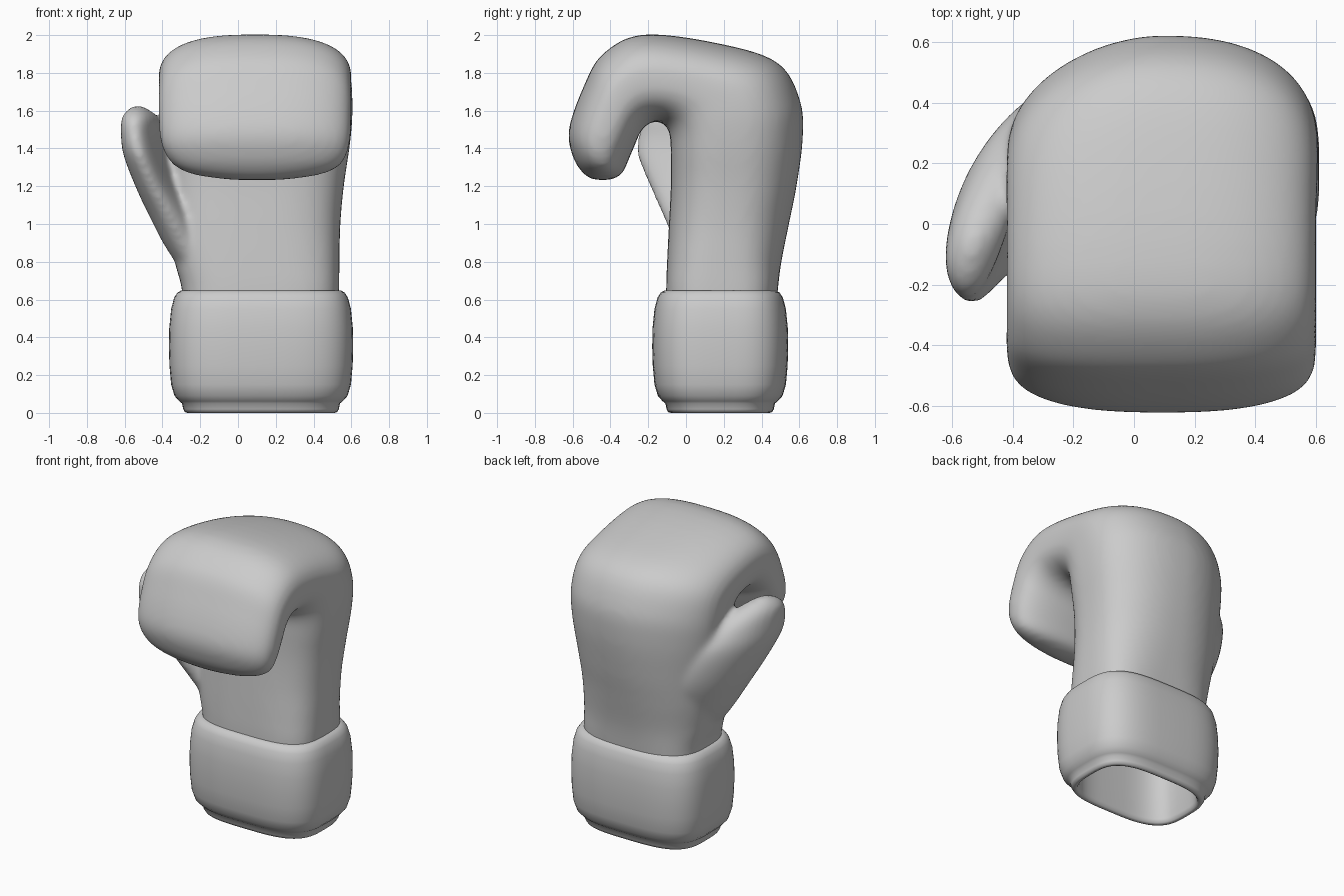
import bpy, bmesh, math
from mathutils import Vector

if "Cube" in bpy.data.objects:
    bpy.data.objects.remove(bpy.data.objects["Cube"])

N = 64


def spline(rows, steps):
    """Catmull-Rom interpolation through rows of numbers."""
    out = []
    for i in range(len(rows) - 1):
        a, b, c, d = (rows[max(0, min(len(rows) - 1, i + k))] for k in (-1, 0, 1, 2))
        for s in range(steps):
            t = s / steps
            out.append([0.5 * (2 * q + (r - p) * t + (2 * p - 5 * q + 4 * r - w) * t * t
                               + (3 * q - p - 3 * r + w) * t ** 3)
                        for p, q, r, w in zip(a, b, c, d)])
    return out + [list(rows[-1])]


def ring(c, u, v, e, el=None, er=None):
    """Superellipse section; el and er are the exponents of the back left and right."""
    pts = []
    for i in range(N):
        a = 2 * math.pi * i / N
        x, y = math.cos(a), math.sin(a)
        k = e if y < 0 else ((el or e) if x < 0 else (er or e))
        pts.append(c + u * math.copysign(abs(x) ** (2 / k), x)
                   + v * math.copysign(abs(y) ** (2 / k), y))
    return pts


def loft(name, rings, loop=False):
    bm = bmesh.new()
    vs = [[bm.verts.new(p) for p in r] for r in rings]
    for a, b in zip(vs, vs[1:] + (vs[:1] if loop else [])):
        for i in range(N):
            j = (i + 1) % N
            bm.faces.new((a[i], a[j], b[j], b[i]))
    if not loop:
        bm.faces.new(vs[0])
        bm.faces.new(vs[-1])
    bmesh.ops.recalc_face_normals(bm, faces=bm.faces)
    me = bpy.data.meshes.new(name)
    bm.to_mesh(me)
    bm.free()
    ob = bpy.data.objects.new(name, me)
    bpy.context.collection.objects.link(ob)
    return ob


def select(*obs):
    bpy.ops.object.select_all(action='DESELECT')
    for o in obs:
        o.select_set(True)
    bpy.context.view_layer.objects.active = obs[0]


def hand_ring(r):
    oy, oz, iy, iz, x0, x1, e, el, er = r
    o, i = Vector((0, oy, oz)), Vector((0, iy, iz))
    return ring((o + i) / 2 + Vector(((x0 + x1) / 2, 0, 0)),
                Vector(((x1 - x0) / 2, 0, 0)), (o - i) / 2, e, el, er)


# Hand: back point (y, z), palm point (y, z), left and right x, three exponents
hand = [
    (.46, .38, -.10, .38, -.285, .525, 3.4, 3.4, 3.4),
    (.485, .64, -.105, .64, -.295, .535, 3.4, 3, 3.2),
    (.505, .8, -.10, .8, -.335, .537, 3.2, 2.4, 2.8),
    (.545, 1.0, -.09, 1.0, -.37, .542, 3, 2.1, 2.5),
    (.585, 1.2, -.08, 1.2, -.385, .56, 3, 1.95, 2.4),
    (.618, 1.45, -.08, 1.36, -.405, .59, 3, 1.85, 2.35),
    (.605, 1.65, -.085, 1.47, -.415, .605, 3, 1.85, 2.35),
    (.49, 1.85, -.11, 1.525, -.42, .605, 3, 2, 2.4),
    (.2, 1.95, -.16, 1.545, -.42, .6, 2.8, 2.4, 2.5),
    (-.22, 2.003, -.2, 1.53, -.42, .6, 2.7, 2.6, 2.6),
    (-.44, 1.9, -.24, 1.49, -.42, .6, 2.7, 2.6, 2.6),
    (-.545, 1.72, -.27, 1.42, -.42, .6, 2.6, 2.6, 2.6),
    (-.62, 1.5, -.3, 1.35, -.405, .59, 2.5, 2.5, 2.5),
    (-.60, 1.36, -.33, 1.28, -.345, .545, 2.4, 2.4, 2.4),
    (-.55, 1.275, -.36, 1.25, -.23, .43, 2.3, 2.3, 2.3),
    (-.495, 1.235, -.41, 1.232, -.03, .23, 2.2, 2.2, 2.2)]
glove = loft("glove_hand", [hand_ring(r) for r in spline(hand, 5)])

# Thumb: z, centre x, centre y, long half axis, short half axis
thumb_rows = [
    (.6, -.05, .15, .15, .12), (.84, -.23, .17, .22, .12), (1.05, -.335, .16, .30, .12),
    (1.2, -.41, .13, .34, .11), (1.36, -.475, .07, .345, .105), (1.47, -.505, .01, .275, .095),
    (1.56, -.52, -.05, .18, .085), (1.61, -.53, -.07, .08, .045), (1.628, -.53, -.07, .01, .01)]
D, S = Vector((.33, .94, 0)), Vector((-.94, .33, 0))
thumb_rings = []
for z, x, y, l, s in spline(thumb_rows, 5):
    c = Vector((x, y, z))
    # curl the flap around the hand
    thumb_rings.append([p + Vector((.055 * ((p - c).dot(D) / .34) ** 2, 0, 0))
                        for p in ring(c, D * l, S * s, 2.1)])
thumb = loft("thumb", thumb_rings)

# Blend the thumb into the hand
select(glove, thumb)
bpy.ops.object.join()
m = glove.modifiers.new("blend", 'REMESH')
m.mode = 'VOXEL'
m.voxel_size = 0.018
m = glove.modifiers.new("soften", 'SMOOTH')
m.factor = 0.5
m.iterations = 12


# Cuff-shaped section at height z, inset d from the widest outline
def cuff_ring(z, d):
    return ring(Vector((.122, .181, z)), Vector((.488 + d, 0, 0)), Vector((0, .36 + d, 0)), 3.3)


# Hollow inside the hand
cavity = loft("cavity_cutter", [cuff_ring(z, d) for z, d in
                                ((.2, -.122), (.7, -.125), (1.2, -.15), (1.32, -.18), (1.36, -.24))])
cavity.hide_render = True
m = glove.modifiers.new("hollow", 'BOOLEAN')
m.operation = 'DIFFERENCE'
m.object = cavity
m.solver = 'EXACT'

# Cuff with lower lip and inner wall
profile = [(.42, -.12), (.03, -.12), (.006, -.112), (0, -.1), (.004, -.085), (.02, -.076),
           (.05, -.07), (.062, -.055), (.09, -.03), (.15, -.012), (.25, -.003), (.35, 0),
           (.45, -.002), (.55, -.012), (.61, -.028), (.637, -.045), (.648, -.065),
           (.65, -.085), (.64, -.1), (.58, -.11)]
cuff = loft("cuff", [cuff_ring(z, d) for z, d in profile], loop=True)

# Apply modifiers and shade smooth
select(glove)
for mod in list(glove.modifiers):
    bpy.ops.object.modifier_apply(modifier=mod.name)
bpy.data.objects.remove(cavity)
select(glove, cuff)
bpy.ops.object.shade_smooth_by_angle(angle=math.radians(50))
